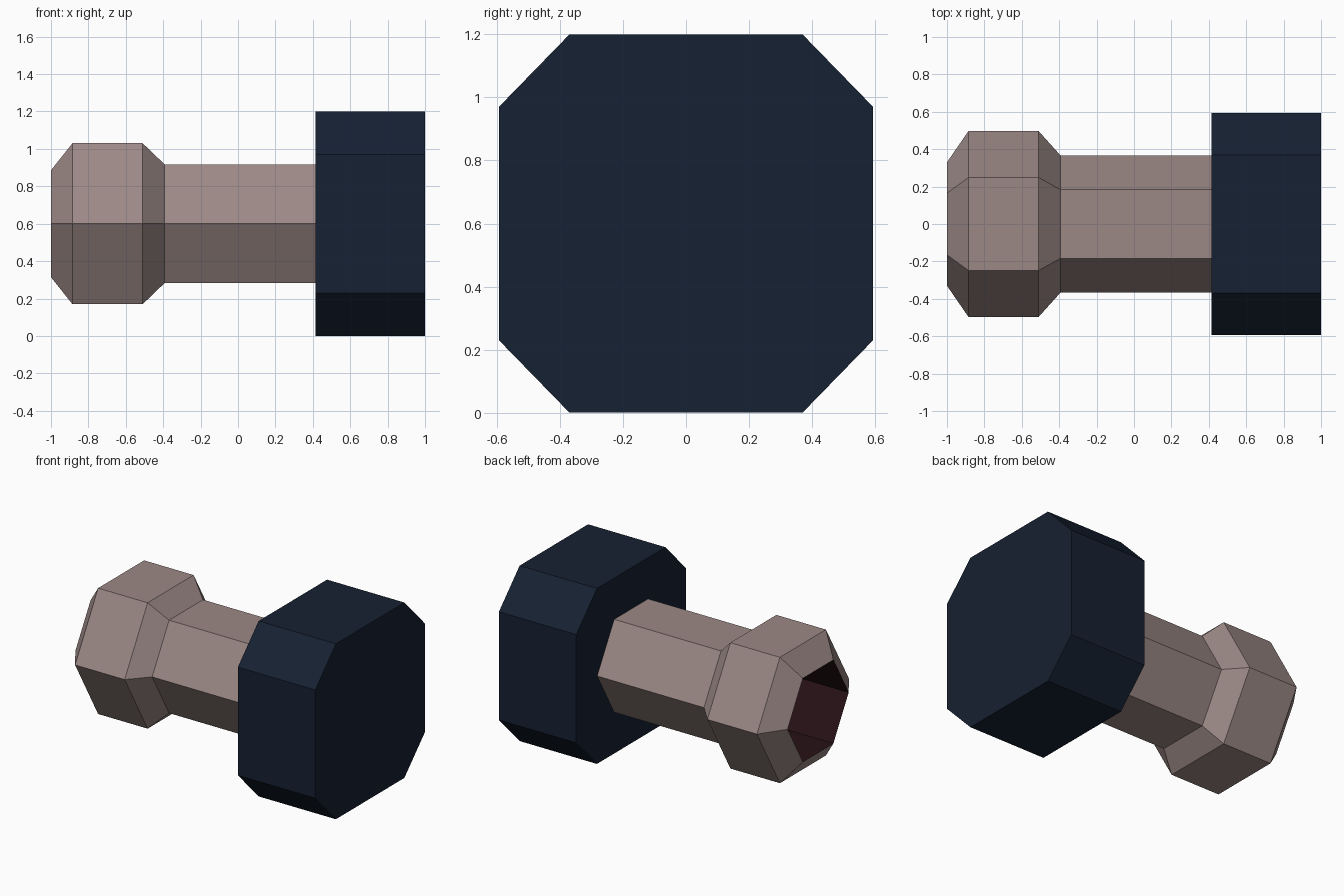
import bpy, bmesh
from math import cos, sin, pi

if "Cube" in bpy.data.objects:
    bpy.data.objects.remove(bpy.data.objects["Cube"])

AXIS_Z = 0.6


def material(name, rgb):
    m = bpy.data.materials.new(name)
    m.diffuse_color = (*rgb, 1)
    m.use_nodes = True
    m.node_tree.nodes["Principled BSDF"].inputs["Base Color"].default_value = m.diffuse_color
    return m


def hexagon(r):
    return [(r * cos(i * pi / 3), r * sin(i * pi / 3)) for i in range(6)]


def loft(name, sections, mats, cap_start=True, cap_end=True):
    """Join (x, outline, material index) sections along the x axis."""
    bm = bmesh.new()
    rings = [[bm.verts.new((x, y, z + AXIS_Z)) for y, z in pts] for x, pts, _ in sections]
    for a, b, (_, _, mat) in zip(rings, rings[1:], sections[1:]):
        n = len(a)
        for i in range(n):
            j = (i + 1) % n
            bm.faces.new((a[i], b[i], b[j], a[j])).material_index = mat
    if cap_start:
        bm.faces.new(rings[0]).material_index = sections[0][2]
    if cap_end:
        bm.faces.new(rings[-1]).material_index = sections[-1][2]
    bmesh.ops.recalc_face_normals(bm, faces=bm.faces)
    me = bpy.data.meshes.new(name)
    bm.to_mesh(me)
    bm.free()
    for m in mats:
        me.materials.append(m)
    ob = bpy.data.objects.new(name, me)
    bpy.context.collection.objects.link(ob)
    return ob


metal = material("warm_grey", (0.33, 0.25, 0.24))
bore = material("dark_bore", (0.02, 0.006, 0.008))
navy = material("navy", (0.008, 0.015, 0.032))

# Hexagonal barrel with flared muzzle and recessed bore
profile = [(-0.5, 0.33, 1), (-1.0, 0.33, 1), (-0.885, 0.497, 0),
           (-0.51, 0.497, 0), (-0.393, 0.367, 0), (0.415, 0.367, 0)]
loft("barrel", [(x, hexagon(r), m) for x, r, m in profile], [metal, bore])

# Chamfered mounting block
w, h, c = 0.594, 0.6, 0.37
octagon = [(w, -c), (w, c), (c, h), (-c, h), (-w, c), (-w, -c), (-c, -h), (c, -h)]
loft("mount_block", [(0.415, octagon, 0), (1.0, octagon, 0)], [navy])
